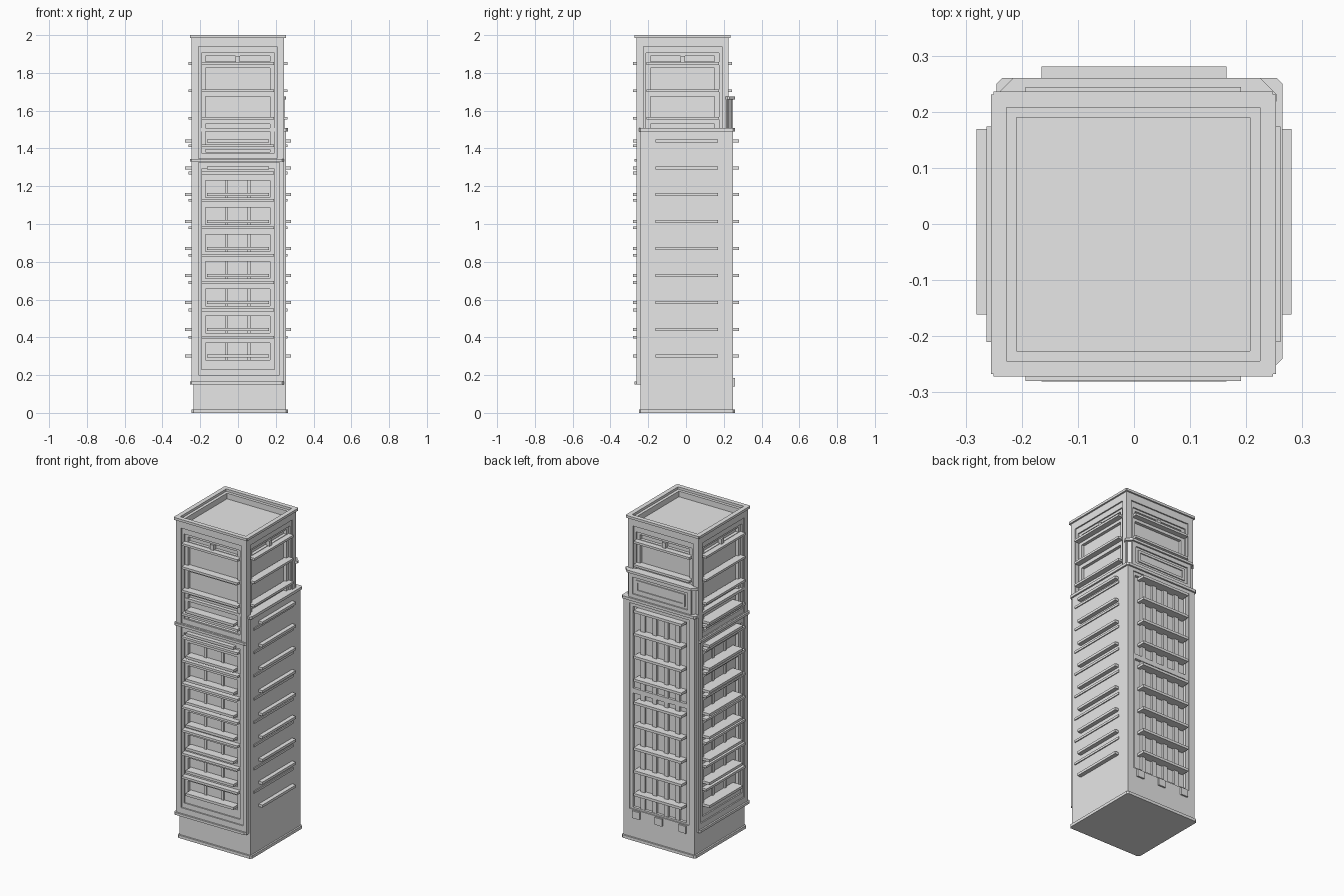
import bpy
import bmesh
from mathutils import Vector

cube = bpy.data.objects.get("Cube")
if cube:
    bpy.data.objects.remove(cube)

grey = bpy.data.materials.new("light_grey")
grey.use_nodes = True
colour = (0.8, 0.8, 0.8, 1)
grey.diffuse_color = colour
grey.node_tree.nodes["Principled BSDF"].inputs["Base Color"].default_value = colour


def finish(name, bm):
    bmesh.ops.recalc_face_normals(bm, faces=bm.faces)
    mesh = bpy.data.meshes.new(name)
    bm.to_mesh(mesh)
    bm.free()
    mesh.materials.append(grey)
    bpy.context.collection.objects.link(bpy.data.objects.new(name, mesh))


def add_box(bm, lo, hi):
    verts = bmesh.ops.create_cube(bm, size=1)["verts"]
    for v in verts:
        v.co = Vector([(lo[i] + hi[i]) / 2 + v.co[i] * (hi[i] - lo[i]) for i in range(3)])


def slab(name, x0, x1, y0, y1, z0, z1, chamfer=0.01):
    """Block with its four upright corners cut off."""
    bm = bmesh.new()
    add_box(bm, (x0, y0, z0), (x1, y1, z1))
    edges = [e for e in bm.edges if abs(e.verts[0].co.z - e.verts[1].co.z) > 1e-5]
    if chamfer:
        bmesh.ops.bevel(bm, geom=edges, offset=chamfer, segments=1, affect='EDGES')
    finish(name, bm)


class Wall:
    """Places boxes on one side of a tower: along it, up, and outward."""
    def __init__(self, name, centre, normal, distance):
        self.name, self.centre, self.distance = name, Vector(centre), distance
        self.n = Vector(normal)
        self.u = Vector((abs(self.n.y), abs(self.n.x), 0))

    def box(self, bm, u0, u1, z0, z1, d0, d1):
        a = self.centre + self.u * u0 + self.n * (self.distance + d0)
        b = self.centre + self.u * u1 + self.n * (self.distance + d1)
        add_box(bm, (min(a.x, b.x), min(a.y, b.y), z0), (max(a.x, b.x), max(a.y, b.y), z1))

    def frame(self, bm, outer, inner, z0, z1, h0, h1, d0, d1):
        for s in (-1, 1):
            lo, hi = sorted((s * outer, s * inner))
            self.box(bm, lo, hi, z0, z1, d0, d1)
        self.box(bm, -inner, inner, z0, h0, d0, d1)
        self.box(bm, -inner, inner, h1, z1, d0, d1)

    def facade(self, part, z0, z1, h0, h1, windows, mullions):
        bm = bmesh.new()
        self.frame(bm, HALF, 0.22, z0, z1, h0, h1, -DEPTH, 0)
        self.frame(bm, 0.22, 0.193, h0, h1, h0 + 0.03, h1 - 0.035, -DEPTH, -0.008)
        # side strips and bands between the windows
        low, high = h0 + 0.03, h1 - 0.035
        for s in (-1, 1):
            lo, hi = sorted((s * 0.193, s * 0.17))
            self.box(bm, lo, hi, low, high, -DEPTH, -0.016)
        for w0, w1 in sorted(windows):
            self.box(bm, -0.17, 0.17, low, w0, -DEPTH, -0.016)
            low = w1
        self.box(bm, -0.17, 0.17, low, high, -DEPTH, -0.016)
        for u in mullions:
            self.box(bm, u - 0.008, u + 0.008, h0, h1, -DEPTH, -0.026)
        finish(f"{self.name}_{part}", bm)


HALF, DEPTH = 0.244, 0.036
CX, CY = -0.001, -0.018
walls = [Wall("front", (CX, CY, 0), (0, -1, 0), HALF),
         Wall("right_side", (CX, CY, 0), (-1, 0, 0), HALF),
         Wall("back", (CX, CY, 0), (0, 1, 0), HALF),
         Wall("left_side", (CX, CY, 0), (1, 0, 0), HALF)]

# Tall tower: core, ledges and rooftop rim
core = HALF - DEPTH + 0.001
slab("tower_core", CX - core, CX + core, CY - core, CY + core, 0.15, 1.95, 0)
LIP = HALF + 0.01
for name, z0, z1 in (("lower_ledge", 0.15, 0.165), ("middle_ledge", 1.33, 1.345)):
    slab(name, CX - LIP, CX + HALF, CY - LIP, CY + HALF, z0, z1)
rim = bmesh.new()
for wall in walls:
    wall.box(rim, -HALF, HALF, 1.94, 1.985, -0.018, 0)
    wall.box(rim, -LIP + 0.005, LIP - 0.005, 1.985, 2.0, -0.018, 0.01)
finish("roof_rim", rim)

# Facades of the tall tower
upper = [(1.70, 1.825), (1.56, 1.675), (1.42, 1.53), (1.38, 1.395), (1.86, 1.89)]
lower = [(0.28 + 0.1435 * k, 0.37 + 0.1435 * k) for k in range(7)]
for wall in walls:
    wall.facade("upper_facade", 1.345, 1.985, 1.347, 1.94, upper, [])
    if wall.name in ("front", "right_side"):
        wall.facade("lower_facade", 0.165, 1.33, 0.20, 1.325, lower, (-0.06, 0.06))
    # long slats, with a small stop over the top one
    bm = bmesh.new()
    for k in range(2 if wall.name == "back" else 11):
        z = 1.85 - 0.145 * k
        wall.box(bm, -0.192, 0.192, z - 0.007, z + 0.007, -0.03, 0.018)
    wall.box(bm, -0.012, 0.012, 1.85, 1.89, -0.03, -0.005)
    finish(wall.name + "_long_slats", bm)

# Lower tower: foot, plinth, body, plain wall and ledge
slab("foot", -0.245, 0.265, -0.25, 0.26, 0, 0.018)
slab("plinth", -0.235, 0.255, -0.24, 0.25, 0.01, 0.16, 0)
slab("lower_body", -0.205, 0.25, -0.22, 0.226, 0.15, 1.5, 0)
slab("plain_wall", 0.225, 0.255, -0.24, 0.25, 0.15, 1.5, 0)
slab("lower_tower_ledge", -0.245, 0.265, -0.25, 0.26, 1.49, 1.507)

# Back of the lower tower: frame, mullions, cross band and brackets
rear = Wall("rear", (0.01, 0, 0), (0, 1, 0), 0.25)
bm = bmesh.new()
rear.frame(bm, 0.245, 0.205, 0.15, 1.495, 0.19, 1.47, -0.04, 0)
rear.frame(bm, 0.205, 0.185, 0.19, 1.47, 0.20, 1.45, -0.04, -0.007)
for u in (-0.12, -0.04, 0.04, 0.12):
    rear.box(bm, u - 0.014, u + 0.014, 0.19, 1.46, -0.04, -0.01)
rear.box(bm, -0.19, 0.19, 0.91, 0.94, -0.04, -0.008)
finish("rear_window_frame", bm)
bm = bmesh.new()
for u in (-0.165, 0, 0.155):
    rear.box(bm, u - 0.025, u + 0.025, 0.14, 0.185, -0.02, 0.01)
finish("rear_brackets", bm)

# Short slats passing through the lower tower on all sides
bm = bmesh.new()
for k in range(9):
    z = 0.30 + 0.1425 * k
    for normal in ((0, -1, 0), (0, 1, 0), (1, 0, 0), (-1, 0, 0)):
        side = Wall("side", (0, 0.004, 0) if normal[0] else (0, 0, 0), normal, 0.281)
        side.box(bm, -0.165, 0.165, z - 0.008, z + 0.008, -0.07, 0)
finish("short_slats", bm)

# Stepped block behind the upper tower
slab("rear_step", -0.235, 0.245, 0.19, 0.242, 1.5, 1.665, 0.025)
slab("rear_step_ledge", -0.245, 0.255, 0.19, 0.26, 1.66, 1.675, 0.03)
bm = bmesh.new()
step = Wall("step", (0.005, 0, 0), (0, 1, 0), 0.25)
step.frame(bm, 0.215, 0.19, 1.505, 1.662, 1.53, 1.635, -0.02, 0)
step.frame(bm, 0.17, 0.155, 1.545, 1.62, 1.56, 1.605, -0.02, -0.002)
finish("rear_step_panel", bm)
